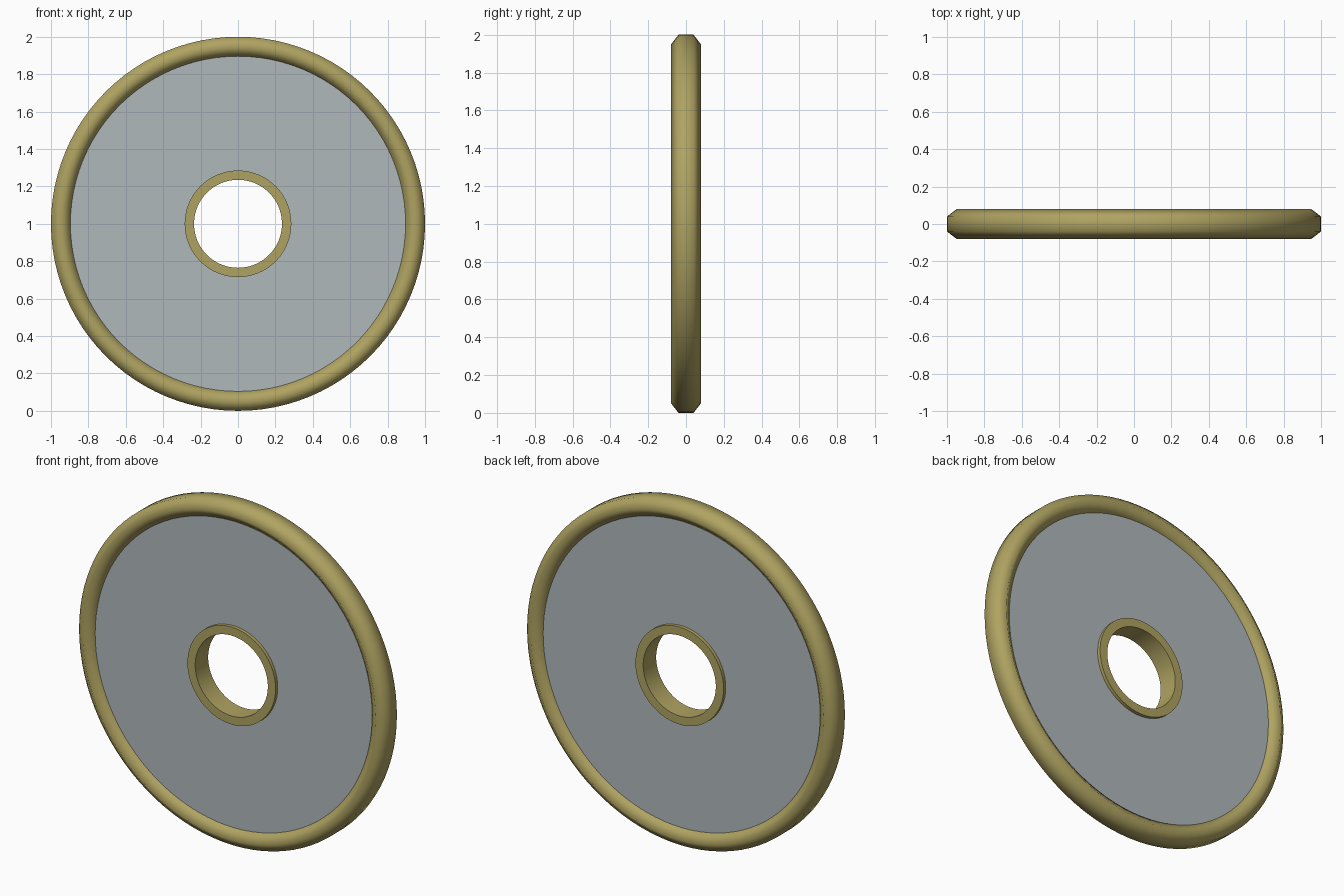
import bpy
import bmesh
import math

if "Cube" in bpy.data.objects:
    bpy.data.objects.remove(bpy.data.objects["Cube"])

SEGMENTS = 96
CENTRE_Z = 1.0


def material(name, rgb):
    m = bpy.data.materials.new(name)
    m.diffuse_color = (*rgb, 1.0)
    m.use_nodes = True
    m.node_tree.nodes["Principled BSDF"].inputs["Base Color"].default_value = m.diffuse_color
    return m


brass = material("brass", (0.43, 0.365, 0.12))
grey = material("pale_grey", (0.434, 0.479, 0.50))


def lathe(name, profile, mat, smooth_angle):
    """Spin a closed (radius, y) profile about the y axis."""
    bm = bmesh.new()
    rings = []
    for i in range(SEGMENTS):
        a = 2 * math.pi * i / SEGMENTS
        rings.append([bm.verts.new((r * math.cos(a), y, r * math.sin(a)))
                      for r, y in profile])
    n = len(profile)
    for i in range(SEGMENTS):
        p, q = rings[i], rings[(i + 1) % SEGMENTS]
        for j in range(n):
            k = (j + 1) % n
            bm.faces.new((p[j], p[k], q[k], q[j]))
    bmesh.ops.recalc_face_normals(bm, faces=bm.faces)
    mesh = bpy.data.meshes.new(name)
    bm.to_mesh(mesh)
    bm.free()
    mesh.materials.append(mat)
    ob = bpy.data.objects.new(name, mesh)
    ob.location.z = CENTRE_Z
    bpy.context.collection.objects.link(ob)
    bpy.ops.object.select_all(action='DESELECT')
    ob.select_set(True)
    bpy.context.view_layer.objects.active = ob
    bpy.ops.object.shade_smooth_by_angle(angle=math.radians(smooth_angle))
    return ob


def tube(name, inner, outer, half, mat):
    return lathe(name, [(inner, -half), (outer, -half),
                        (outer, half), (inner, half)], mat, 30)


# Outer rim: six-sided section, shaded smooth all round
lathe("outer_rim", [(1.0, -0.04), (1.0, 0.04), (0.948, 0.08),
                    (0.896, 0.04), (0.896, -0.04), (0.948, -0.08)], brass, 180)

# Flat disc between hub and rim
tube("disc_panel", 0.26, 0.90, 0.04, grey)

# Raised collar round the centre hole
tube("hub_collar", 0.235, 0.285, 0.06, brass)
